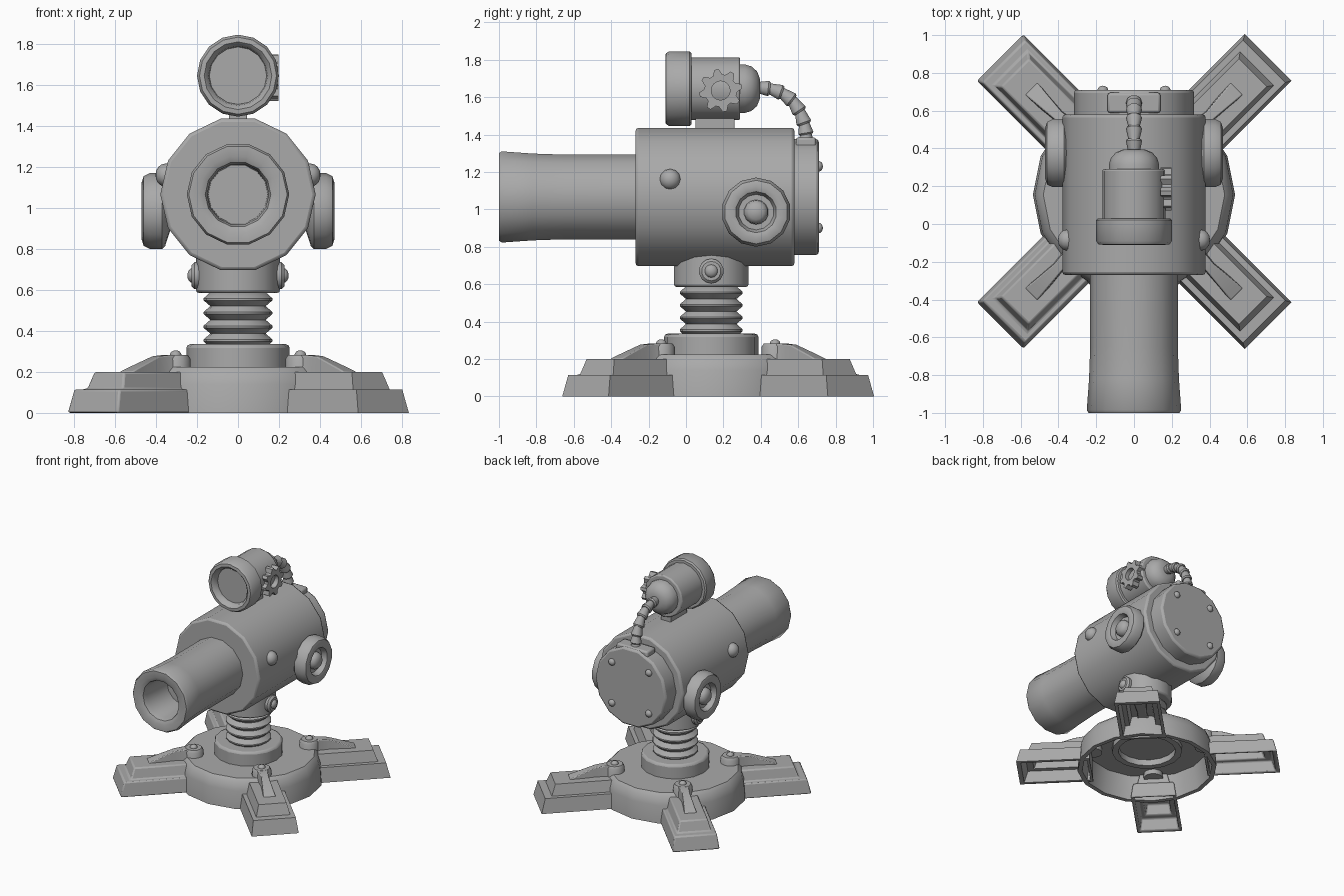
import bpy
import bmesh
from math import pi, sin, cos
from mathutils import Vector, Matrix

if "Cube" in bpy.data.objects:
    bpy.data.objects.remove(bpy.data.objects["Cube"])

GREY = (0.4, 0.4, 0.4, 1)
metal = bpy.data.materials.new("grey_metal")
metal.use_nodes = True
metal.diffuse_color = GREY
metal.node_tree.nodes["Principled BSDF"].inputs["Base Color"].default_value = GREY

X, Y, Z = Vector((1, 0, 0)), Vector((0, 1, 0)), Vector((0, 0, 1))
parts = []


def loft(name, loops, matrix=None, wrap=False, bevel=0.0):
    """Skin a row of equal-length closed loops; cap the ends unless wrapped."""
    bm = bmesh.new()
    rings = [[bm.verts.new(p) for p in loop] for loop in loops]
    n = len(rings[0])
    pairs = list(zip(rings, rings[1:]))
    if wrap:
        pairs.append((rings[-1], rings[0]))
    else:
        bm.faces.new(rings[0])
        bm.faces.new(rings[-1])
    for a, b in pairs:
        for i in range(n):
            j = (i + 1) % n
            bm.faces.new((a[i], a[j], b[j], b[i]))
    bmesh.ops.remove_doubles(bm, verts=bm.verts, dist=0.0001)
    bmesh.ops.recalc_face_normals(bm, faces=bm.faces)
    if matrix:
        bm.transform(matrix)
    mesh = bpy.data.meshes.new(name)
    bm.to_mesh(mesh)
    bm.free()
    mesh.materials.append(metal)
    obj = bpy.data.objects.new(name, mesh)
    bpy.context.collection.objects.link(obj)
    if bevel:
        mod = obj.modifiers.new("soft_edges", 'BEVEL')
        mod.width, mod.segments = bevel, 2
        mod.limit_method, mod.angle_limit = 'ANGLE', 0.7
    parts.append(obj)
    return obj


def lathe(name, profile, origin, axis=Z, sides=14, bevel=0.0):
    """Revolve (radius, distance) points about an axis through origin."""
    turns = [2 * pi * i / sides for i in range(sides)]
    loops = [[(max(r, 0.00001) * cos(a), max(r, 0.00001) * sin(a), t) for a in turns]
             for r, t in profile]
    spin = Z.rotation_difference(axis).to_matrix().to_4x4()
    return loft(name, loops, Matrix.Translation(origin) @ spin, bevel=bevel)


def rect(x0, x1, y0, y1, z):
    return [(x0, y0, z), (x1, y0, z), (x1, y1, z), (x0, y1, z)]


def rivet(name, origin, axis, r, height):
    """Low dome."""
    arc = [(r * cos(k * pi / 8), height * sin(k * pi / 8)) for k in range(5)]
    lathe(name, [(0, -0.04), (r, -0.04)] + arc, origin, axis, 12)


# Main body and rear cap
body_axis = (0, 0, 1.066)
lathe("body", [(0, -.27), (.379, -.27), (.379, .58), (0, .58)], body_axis, Y, bevel=.016)
lathe("rear_cap", [(0, .5), (.318, .5), (.318, .71), (0, .71)], body_axis, Y, bevel=.016)
for sx in (-1, 1):
    for z in (.9, 1.23):
        rivet("cap_rivet", (sx * .165, .71, z), Y, .028, .022)

# Barrel with flared muzzle and bore
lathe("barrel", [(0, -.25), (.232, -.25), (.232, -.65), (.238, -.82), (.25, -.985),
                 (.24, -1), (.19, -1), (.16, -.985), (.15, -.95), (.145, -.7), (0, -.7)],
      body_axis, Y)

# Side wheels, body rivets and neck bolts
for sx in (-1, 1):
    side = X * sx
    lathe("side_wheel", [(0, .3), (.17, .355), (.185, .37), (.185, .43), (.17, .46), (.14, .47),
                         (.11, .46), (.095, .42), (.066, .42), (.062, .445), (.04, .465), (0, .47)],
          (0, .375, .985), side, 14)
    rivet("body_rivet", (sx * .355, -.085, 1.16), side, .056, .048)
    lathe("neck_washer", [(0, .15), (.066, .15), (.066, .212), (.052, .226), (0, .226)],
          (0, .135, .67), side)
    rivet("neck_bolt", (sx * .222, .135, .67), side, .036, .025)

# Neck and bellows
pivot = (0, .135, 0)
lathe("neck", [(0, .585), (.205, .585), (.205, .82), (0, .82)], pivot, bevel=.014)
bellows = [(0, .31)]
for k in range(4):
    z = .32 + k * .067
    bellows += [(.135, z), (.168, z + .028), (.168, z + .038)]
bellows += [(.135, .588), (0, .6)]
lathe("bellows", bellows, pivot, sides=16)
lathe("collar", [(0, .2), (.252, .2), (.252, .335), (0, .335)], pivot, sides=16, bevel=.018)

# Hollow base plate
lathe("base_plate", [(0, .2), (.22, .2), (.22, .15), (.27, .15), (.27, .19), (.465, .19),
                     (.5, 0), (.535, 0), (.525, .14), (.505, .2), (.48, .225), (0, .225)],
      (0, .155, 0), sides=16)

# Four stepped hollow legs, each with a sloping rib and a bolted head
for k in range(4):
    place = Matrix.Translation((0, .172, 0)) @ Matrix.Rotation(pi / 4 + k * pi / 2, 4, 'Z')
    steps = [(.86, .085, .17), (.89, .1, .09), (.94, .135, .09), (.97, .15, 0), (1.004, .175, 0),
             (.975, .158, .115), (.92, .126, .115), (.89, .104, .2)]
    loft("leg", [rect(.44 + (.02 if i < 4 else 0), u, -w, w, z)
                 for i, (u, w, z) in enumerate(steps)], place, bevel=.01)
    ribs = [(.77, .055, .203), (.72, .05, .222), (.57, .034, .276), (.5, .042, .282), (.43, .065, .282)]
    loft("leg_rib", [[(u, -w, .15), (u, w, .15), (u, w * .8, z), (u, -w * .8, z)]
                     for u, w, z in ribs], place, bevel=.006)
    lathe("rib_head", [(0, .15), (.075, .15), (.072, .265), (.06, .283), (0, .283)],
          place @ Vector((.43, 0, 0)), sides=12)
    rivet("rib_bolt", place @ Vector((.43, 0, .283)), Z, .028, .022)

# Scope: body, lens hood, rear dome and mount
scope_axis = (0, 0, 1.645)
lathe("scope_body", [(0, 0), (.168, 0), (.168, .29), (0, .29)], scope_axis, Y, 16, .01)
lathe("scope_hood", [(0, .03), (.19, .03), (.2, .02), (.2, -.09), (.188, -.108), (.165, -.11),
                     (.145, -.09), (.14, -.06), (0, -.06)], scope_axis, Y, 16)
lathe("scope_dome", [(0, .27), (.133, .27), (.133, .315), (.122, .35), (.095, .38),
                     (.055, .395), (0, .395)], scope_axis, Y)
loft("scope_mount", [rect(-.045, .045, .05, .26, z) for z in (1.4, 1.52)], bevel=.006)

# Gear on the scope's side
angles = [2 * pi * (i + .5) / 32 for i in range(32)]
tooth = [.115 if i % 4 in (0, 1) else .087 for i in range(32)]
gear = [[(x, .185 + r * cos(a), 1.635 + r * sin(a)) for r, a in zip(radii, angles)]
        for x, radii in ((.198, [.05] * 32), (.198, tooth), (.14, tooth), (.14, [.05] * 32))]
loft("scope_gear", gear, wrap=True)

# Segmented hose from the dome to its bracket
path = [(.38, 1.652), (.45, 1.645), (.515, 1.622), (.57, 1.58),
        (.61, 1.52), (.633, 1.455), (.642, 1.4), (.642, 1.35)]
for (y0, z0), (y1, z1) in zip(path, path[1:]):
    step = Vector((0, y1 - y0, z1 - z0))
    length = step.length
    lathe("hose_segment", [(0, -.01), (.028, -.01), (.043, length * .85), (.036, length), (0, length)],
          (0, y0, z0), step.normalized(), 10)
loft("hose_bracket", [rect(-.14, .14, .588, .695, z) for z in (1.3, 1.385)], bevel=.014)

# Smooth shading with sharp edges kept
bpy.ops.object.select_all(action='DESELECT')
for obj in parts:
    obj.select_set(True)
bpy.context.view_layer.objects.active = parts[0]
bpy.ops.object.shade_smooth_by_angle(angle=0.7)
